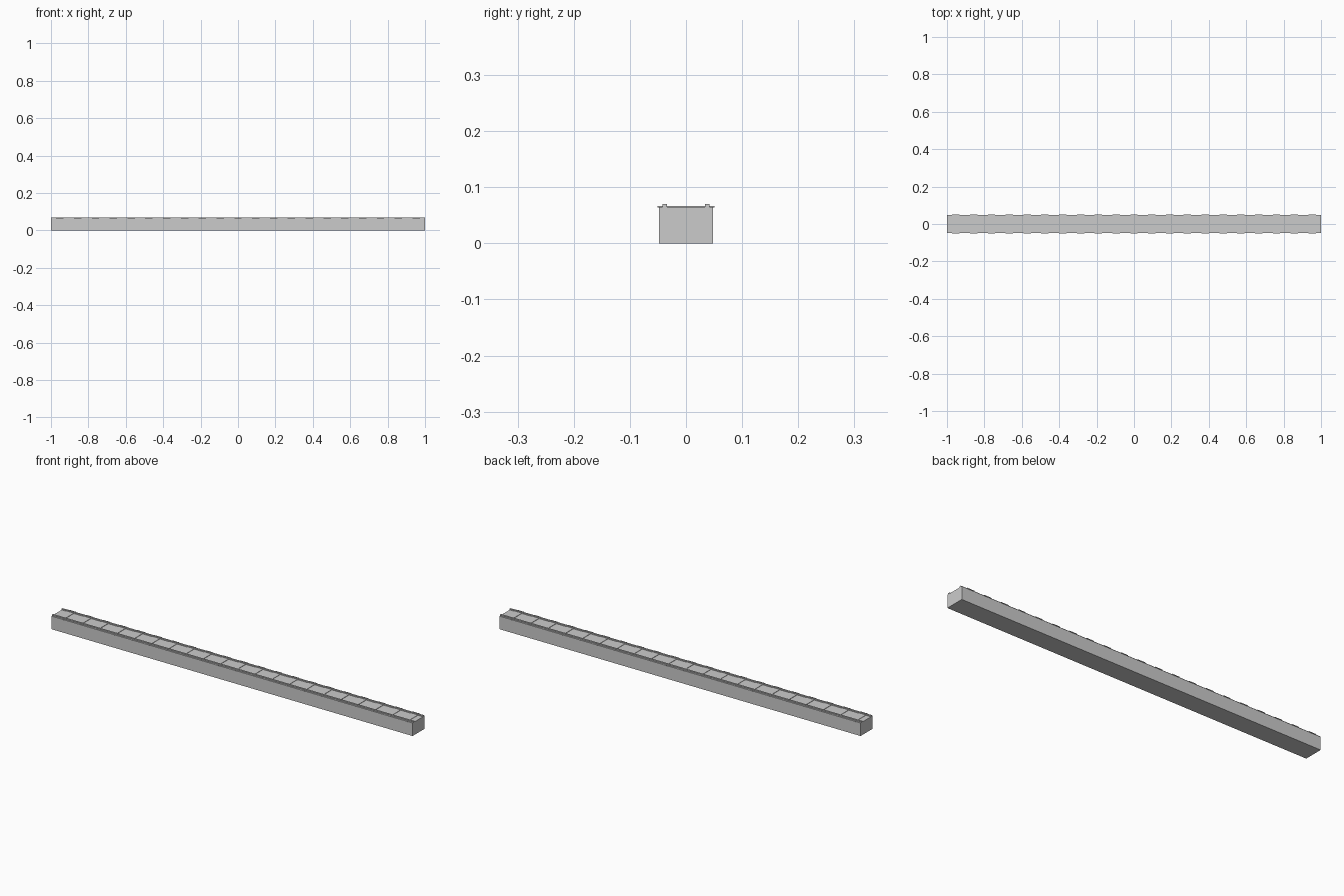
import bpy

if "Cube" in bpy.data.objects:
    bpy.data.objects.remove(bpy.data.objects["Cube"])


def box(name, x, y, z):
    # Axis-aligned box from (min, max) ranges
    bpy.ops.mesh.primitive_cube_add(
        size=1, location=[(a + b) / 2 for a, b in (x, y, z)])
    ob = bpy.context.object
    ob.name = name
    ob.scale = [b - a for a, b in (x, y, z)]
    bpy.ops.object.transform_apply(location=False, rotation=False, scale=True)
    return ob


# Solid track bed
box("track_bed", (-1, 1), (-0.048, 0.048), (0, 0.065))

# Evenly spaced sleepers, slightly overhanging the bed
count = 21
pitch = 2 / count
sleeper_width = 0.04
first = -1 + pitch / 2
sleeper = box("sleepers", (first - sleeper_width / 2, first + sleeper_width / 2),
              (-0.051, 0.051), (0.064, 0.0668))
array = sleeper.modifiers.new("repeat", 'ARRAY')
array.count = count
array.use_relative_offset = False
array.use_constant_offset = True
array.constant_offset_displace = (pitch, 0, 0)

# Two running rails
for side, label in ((-1, "front"), (1, "back")):
    y = side * 0.0378
    box(label + "_rail", (-1, 1), (y - 0.0042, y + 0.0042), (0.0645, 0.0705))
